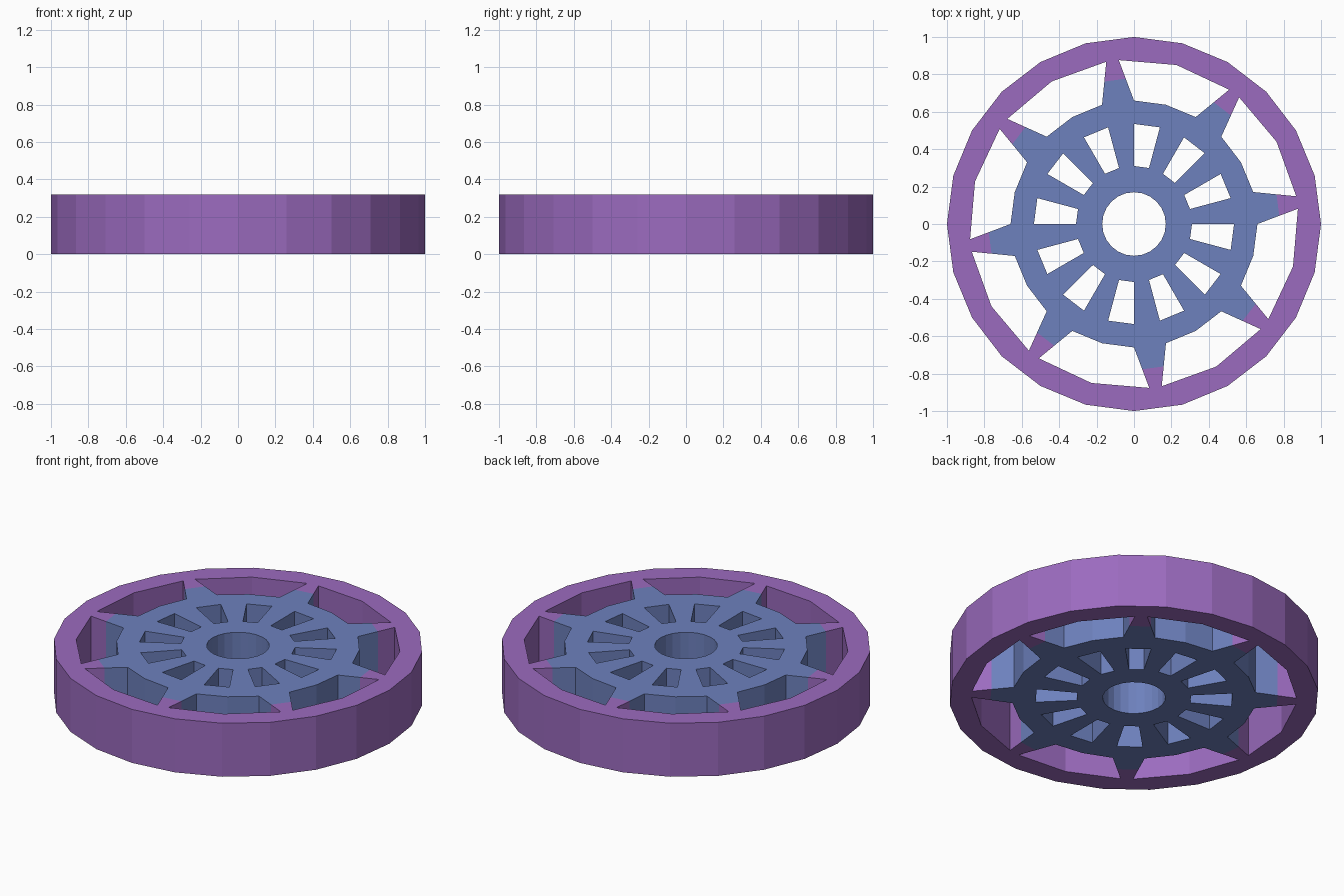
import bpy
from math import sin, cos, radians

if "Cube" in bpy.data.objects:
    bpy.data.objects.remove(bpy.data.objects["Cube"])

HEIGHT = 0.32
R_OUT, R_IN, R_HUB = 1.0, 0.88, 0.66       # rim outside, rim inside, hub edge
R_WIN_OUT, R_WIN_IN, R_BORE = 0.535, 0.31, 0.17
SEAM = 0.54                                # colour change along each spoke


def material(name, rgb):
    m = bpy.data.materials.new(name)
    m.diffuse_color = (*rgb, 1)
    m.use_nodes = True
    m.node_tree.nodes["Principled BSDF"].inputs["Base Color"].default_value = m.diffuse_color
    return m


def pol(r, deg):
    a = radians(deg)
    return (round(r * cos(a), 5), round(r * sin(a), 5))


def mix(p, q, t):
    return tuple(round(a + (b - a) * t, 5) for a, b in zip(p, q))


def plate(name, cells, seams, mat):
    """Extrude flat cells to HEIGHT; walls on free edges except the open seams."""
    count, edges, verts, index, faces = {}, [], [], {}, []

    def vid(p, z):
        key = (*p, z)
        if key not in index:
            index[key] = len(verts)
            verts.append(key)
        return index[key]

    for c in cells:
        area = sum(c[i - 1][0] * c[i][1] - c[i][0] * c[i - 1][1] for i in range(len(c)))
        c = c if area > 0 else c[::-1]
        faces.append([vid(p, HEIGHT) for p in c])
        faces.append([vid(p, 0.0) for p in reversed(c)])
        for i in range(len(c)):
            e = (c[i - 1], c[i])
            edges.append(e)
            count[frozenset(e)] = count.get(frozenset(e), 0) + 1
    for a, b in edges:
        key = frozenset((a, b))
        if count[key] == 1 and key not in seams:
            faces.append([vid(a, 0.0), vid(b, 0.0), vid(b, HEIGHT), vid(a, HEIGHT)])
    me = bpy.data.meshes.new(name)
    me.from_pydata(verts, [], faces)
    me.materials.append(mat)
    me.update()
    ob = bpy.data.objects.new(name, me)
    bpy.context.collection.objects.link(ob)
    return ob


rim_cells, hub_cells, seams = [], [], set()

# Rim with eight spoke tips, and the matching spoke roots on the hub
for k in range(8):
    o = (k % 8) * 45

    def P(r, deg):
        return pol(r, (deg + o) % 360)

    left, right, mid, end = P(R_IN, 99.7), P(R_IN, 95.3), P(R_IN, 75), P(R_IN, 54.7)
    rim_cells += [
        [P(R_OUT, 105), left, right, P(R_OUT, 90)],
        [P(R_OUT, 90), right, mid, P(R_OUT, 75)],
        [P(R_OUT, 75), mid, end, P(R_OUT, 60)],
    ]
    root_l, root_r = P(R_HUB, 105), P(R_HUB, 90)
    sl, sr = mix(root_l, left, SEAM), mix(root_r, right, SEAM)
    seams.add(frozenset((sl, sr)))
    rim_cells.append([left, sl, sr, right])
    hub_cells.append([sl, root_l, root_r, sr])

# Hub: outer band, twelve window bars, inner band around the bore
for k in range(24):
    a, b = k * 15, (k + 1) * 15 % 360

    def band(r0, r1):
        hub_cells.append([pol(r0, a), pol(r1, a), pol(r1, b), pol(r0, b)])

    band(R_WIN_OUT, R_HUB)
    band(R_BORE, R_WIN_IN)
    if k % 2 == 0:                         # odd sectors are open windows
        band(R_WIN_IN, R_WIN_OUT)

plate("rim", rim_cells, seams, material("purple", (0.33, 0.147, 0.52)))
plate("hub", hub_cells, seams, material("slate_blue", (0.153, 0.218, 0.51)))
